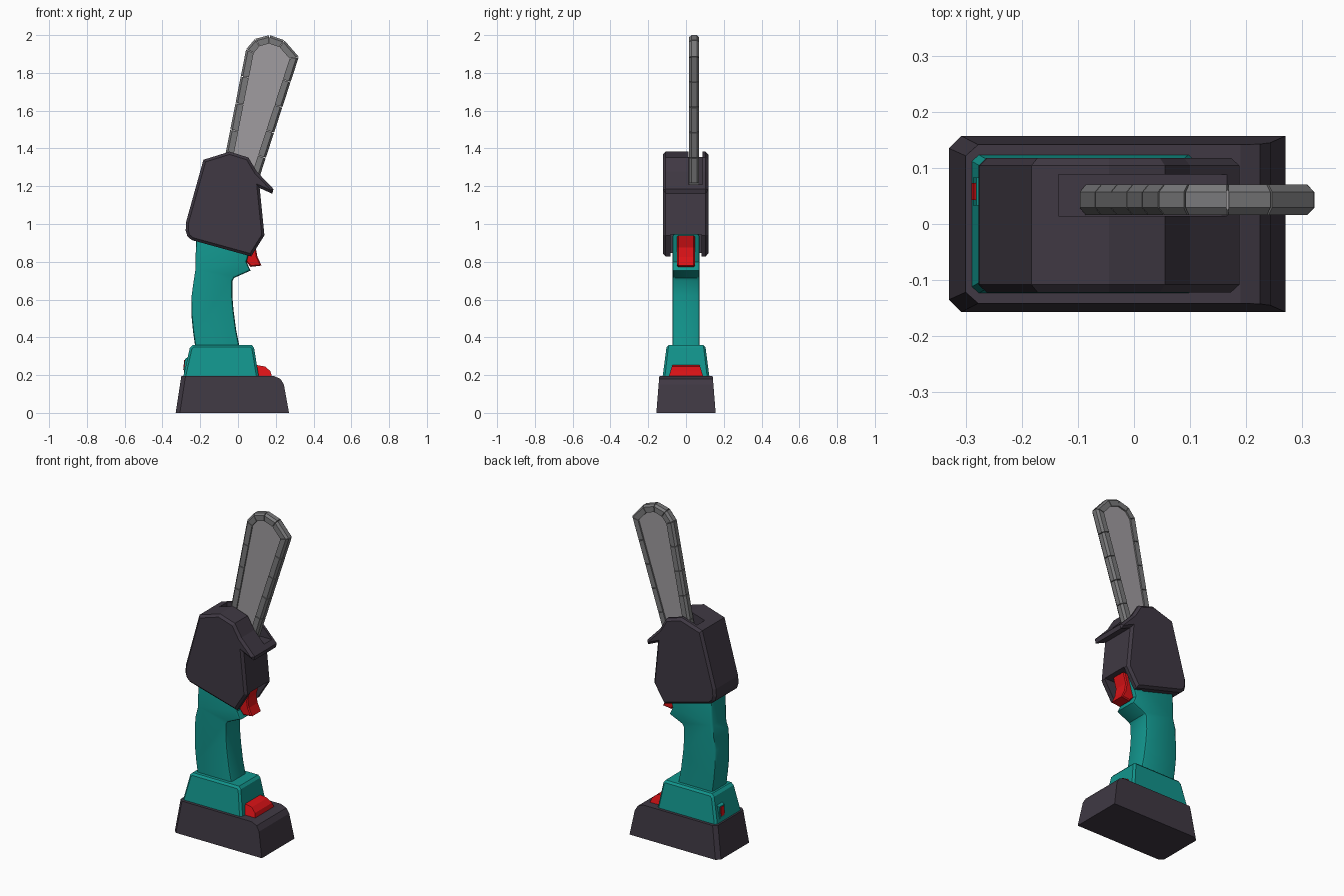
import bpy, bmesh
from mathutils import Vector

if "Cube" in bpy.data.objects:
    bpy.data.objects.remove(bpy.data.objects["Cube"])


def material(name, r, g, b):
    m = bpy.data.materials.new(name)
    m.diffuse_color = (r, g, b, 1)
    m.use_nodes = True
    m.node_tree.nodes["Principled BSDF"].inputs["Base Color"].default_value = m.diffuse_color
    return m


DARK = material("charcoal plastic", 0.050, 0.040, 0.056)
TEAL = material("teal plastic", 0.006, 0.30, 0.265)
RED = material("red plastic", 0.70, 0.006, 0.008)
CHAIN = material("dark steel", 0.19, 0.19, 0.195)
PLATE = material("light steel", 0.35, 0.335, 0.35)


def finish(bm, name, mat):
    bmesh.ops.recalc_face_normals(bm, faces=bm.faces)
    me = bpy.data.meshes.new(name)
    bm.to_mesh(me)
    bm.free()
    me.materials.append(mat)
    ob = bpy.data.objects.new(name, me)
    bpy.context.collection.objects.link(ob)
    return ob


def prism(name, profile, y0, y1, mat, bevel=0, segments=1, taper=None, corner=0):
    """Extrude an x-z profile along y; bevel its two outlines, taper width with height."""
    bm = bmesh.new()
    f = bm.faces.new([bm.verts.new((x, y0, z)) for x, z in profile])
    ext = bmesh.ops.extrude_face_region(bm, geom=[f])
    for v in ext["geom"]:
        if isinstance(v, bmesh.types.BMVert):
            v.co.y = y1
    zmin = min(z for x, z in profile)

    def outline(e):
        a, b = e.verts
        return abs(a.co.y - b.co.y) < 1e-6

    if bevel:
        edges = [e for e in bm.edges if outline(e)
                 and max(v.co.z for v in e.verts) > zmin + 1e-4]
        bmesh.ops.bevel(bm, geom=edges, offset=bevel, segments=segments,
                        profile=0.5, affect='EDGES')
    if corner:
        # chamfer the upright rear corners
        xs = sorted(x for x, z in profile)
        edges = [e for e in bm.edges if outline(e)
                 and max(v.co.x for v in e.verts) < xs[1] + 1e-4
                 and abs(e.verts[0].co.z - e.verts[1].co.z) > 0.1]
        bmesh.ops.bevel(bm, geom=edges, offset=corner, segments=1,
                        profile=0.5, affect='EDGES')
    if taper:
        z0, z1, k = taper
        mid = (y0 + y1) / 2
        for v in bm.verts:
            t = (v.co.z - z0) / (z1 - z0)
            v.co.y = mid + (v.co.y - mid) * (1 + (k - 1) * t)
    return finish(bm, name, mat)


def cut(ob, x0, x1, y0, y1, z0, z1):
    c = prism("cutter", [(x0, z0), (x1, z0), (x1, z1), (x0, z1)], y0, y1, DARK)
    c.hide_render = True
    m = ob.modifiers.new("cut", 'BOOLEAN')
    m.operation, m.solver, m.object = 'DIFFERENCE', 'EXACT', c
    bpy.context.view_layer.objects.active = ob
    bpy.ops.object.modifier_apply(modifier=m.name)
    bpy.data.objects.remove(c)


# Battery foot with rounded front top edge and chamfered rear corners
prism("battery", [(-0.33, 0), (0.27, 0), (0.243, 0.15), (0.225, 0.18), (0.19, 0.195), (-0.30, 0.195)],
      -0.157, 0.157, DARK, taper=(0, 0.195, 0.9), corner=0.022)

# Teal collar above the battery
prism("handle_base", [(-0.29, 0.19), (0.11, 0.19), (0.085, 0.345), (0.072, 0.36),
                      (-0.24, 0.36), (-0.255, 0.345)],
      -0.124, 0.124, TEAL, bevel=0.012, taper=(0.19, 0.36, 0.82))

# Curved grip, flaring forward under the trigger
grip = prism("grip", [(-0.225, 0.34), (-0.238, 0.43), (-0.247, 0.52), (-0.246, 0.615), (-0.236, 0.69),
                      (-0.225, 0.76), (-0.222, 0.96), (0.09, 0.945), (0.045, 0.80), (0.066, 0.753),
                      (-0.02, 0.715), (-0.029, 0.70), (-0.03, 0.62), (-0.024, 0.546),
                      (-0.01, 0.44), (0.01, 0.34)],
             -0.072, 0.072, TEAL, bevel=0.014, segments=2)

# Trigger, battery latch and rear switch
prism("trigger", [(0.03, 0.94), (0.112, 0.94), (0.094, 0.875), (0.103, 0.825), (0.125, 0.78),
                  (0.067, 0.773), (0.035, 0.81)], -0.047, 0.047, RED, bevel=0.006)
prism("battery_latch", [(0.08, 0.19), (0.18, 0.19), (0.172, 0.22), (0.145, 0.245), (0.09, 0.255)],
      -0.092, 0.092, RED, taper=(0.19, 0.255, 0.78))
prism("switch_surround", [(-0.27, 0.205), (-0.287, 0.215), (-0.281, 0.285), (-0.262, 0.297), (-0.24, 0.297),
                          (-0.24, 0.205)], 0.033, 0.083, TEAL)
prism("rear_switch", [(-0.26, 0.225), (-0.290, 0.228), (-0.285, 0.28), (-0.26, 0.283)],
      0.043, 0.073, RED)

# Motor housing with front visor, slotted for the bar and notched for the trigger
housing = prism("housing", [(-0.183, 1.34), (-0.045, 1.383), (0.055, 1.352), (0.10, 1.277),
                            (0.188, 1.185), (0.182, 1.16), (0.115, 1.19), (0.14, 0.94),
                            (0.07, 0.828), (-0.245, 0.915), (-0.268, 0.935), (-0.277, 0.965),
                            (-0.275, 1.01)],
                -0.122, 0.118, DARK, bevel=0.014)
cut(housing, -0.135, 0.4, 0.014, 0.088, 1.208, 1.6)
cut(housing, 0.0, 0.4, -0.082, 0.082, 0.7, 0.945)

# Guide bar outline: up the rear edge, round the nose, down the front edge
a, b = Vector((-0.097, 1.215)), Vector((0.043, 1.925))
c, d = Vector((0.322, 1.885)), Vector((0.103, 1.215))
path = [a.lerp(b, i / 5) for i in range(6)]
path += [Vector(p) for p in ((0.09, 1.98), (0.167, 2.0), (0.245, 1.973))]
path += [c.lerp(d, i / 5) for i in range(6)]


def inward(i):
    """Mitred inward normal at a path point."""
    ns = []
    for j in (i - 1, i):
        if 0 <= j < len(path) - 1:
            e = (path[j + 1] - path[j]).normalized()
            ns.append(Vector((e.y, -e.x)))
    m = sum(ns, Vector((0, 0))).normalized()
    return m / m.dot(ns[0])


normals = [inward(i) for i in range(len(path))]
BAR_Y = 0.043
prism("guide_bar", [tuple(p + n * 0.012) for p, n in zip(path, normals)],
      BAR_Y - 0.018, BAR_Y + 0.018, PLATE)

# Chain links: chamfered section swept along each path step, with narrow gaps
section = [(0, -0.014), (0, 0.014), (0.011, 0.027), (0.043, 0.027), (0.043, -0.027), (0.011, -0.027)]
bm = bmesh.new()
for i in range(len(path) - 1):
    gap = 0.002 / (path[i + 1] - path[i]).length
    rings = []
    for t in (gap, 1 - gap):
        p = path[i].lerp(path[i + 1], t)
        n = normals[i].lerp(normals[i + 1], t)
        ring = []
        for s, y in section:
            q = p + n * s
            ring.append(bm.verts.new((q.x, BAR_Y + y, q.y)))
        rings.append(ring)
    for k in range(6):
        j = (k + 1) % 6
        bm.faces.new((rings[0][k], rings[0][j], rings[1][j], rings[1][k]))
    bm.faces.new(rings[0])
    bm.faces.new(rings[1])
finish(bm, "saw_chain", CHAIN)

# Soften the grip only; all other parts stay flat
bpy.ops.object.select_all(action='DESELECT')
grip.select_set(True)
bpy.context.view_layer.objects.active = grip
bpy.ops.object.shade_smooth_by_angle(angle=0.5)
